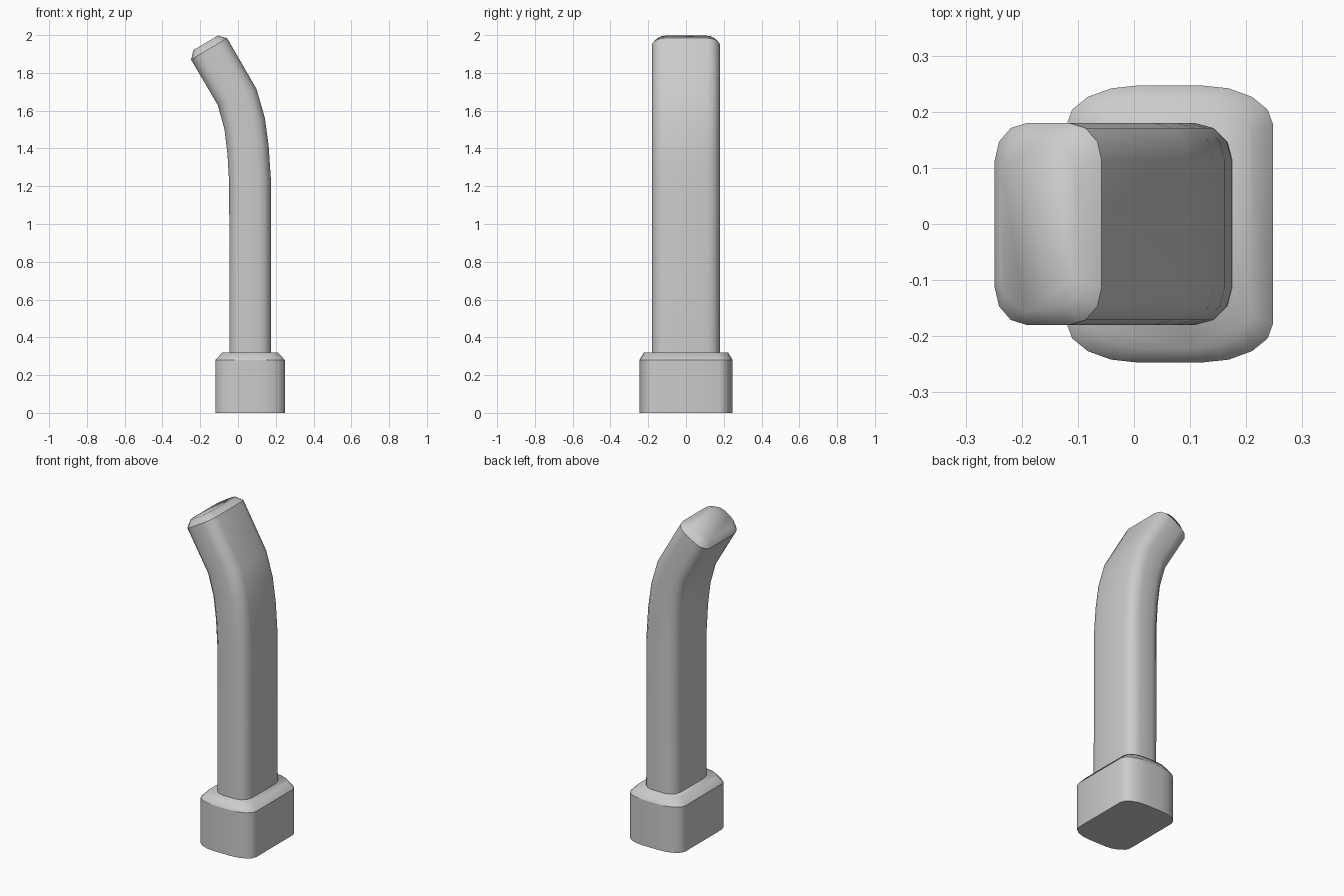
import bpy, bmesh
from math import sin, cos, pi, radians

if "Cube" in bpy.data.objects:
    bpy.data.objects.remove(bpy.data.objects["Cube"])


def outline(hx, hy, rx, ry, segs):
    """Rounded rectangle as a list of 2D points, counter-clockwise."""
    corner = [(hx - rx + rx * cos(i / segs * pi / 2),
               hy - ry + ry * sin(i / segs * pi / 2)) for i in range(segs + 1)]
    left = [(-x, y) for x, y in reversed(corner)]
    return corner + left + [(-x, -y) for x, y in corner + left]


def ring(cx, cz, tilt, pts):
    """Place an outline in space, tilted about the y axis."""
    t = radians(tilt)
    return [(cx + x * cos(t), y, cz + x * sin(t)) for x, y in pts]


def loft(name, rings, sharp):
    """Skin closed rings, cap both ends, keep the listed rings sharp."""
    bm = bmesh.new()
    loops = [[bm.verts.new(p) for p in r] for r in rings]
    n = len(loops[0])
    for a, b in zip(loops, loops[1:]):
        for i in range(n):
            j = (i + 1) % n
            bm.faces.new((a[i], a[j], b[j], b[i]))
    bm.faces.new(loops[0][::-1])
    bm.faces.new(loops[-1])
    bmesh.ops.recalc_face_normals(bm, faces=bm.faces)
    for f in bm.faces:
        f.smooth = True
    for k in sharp:
        for i in range(n):
            bm.edges.get((loops[k][i], loops[k][(i + 1) % n])).smooth = False
    mesh = bpy.data.meshes.new(name)
    bm.to_mesh(mesh)
    bm.free()
    obj = bpy.data.objects.new(name, mesh)
    bpy.context.collection.objects.link(obj)
    return obj


# Base block with a bevelled shoulder
wide = outline(0.184, 0.247, 0.128, 0.07, 4)
shoulder = outline(0.147, 0.223, 0.105, 0.06, 4)
loft("base", [ring(0.064, 0, 0, wide), ring(0.064, 0.28, 0, wide),
              ring(0.064, 0.32, 0, shoulder)], sharp=[0, 1])

# Bent shaft: centre x, centre z and tilt of each section
path = [(0.065, 0.30, 0), (0.064, 1.221, 6), (0.053, 1.395, 10.5),
        (0.035, 1.533, 15.5), (-0.005, 1.673, 22.5), (-0.153, 1.927, 30.8)]
section = outline(0.111, 0.18, 0.067, 0.067, 3)
tip = outline(0.076, 0.156, 0.05, 0.055, 3)
rings = [ring(*p, section) for p in path] + [ring(-0.1715, 1.959, 30.8, tip)]
loft("curved_shaft", rings, sharp=[0, 5])
